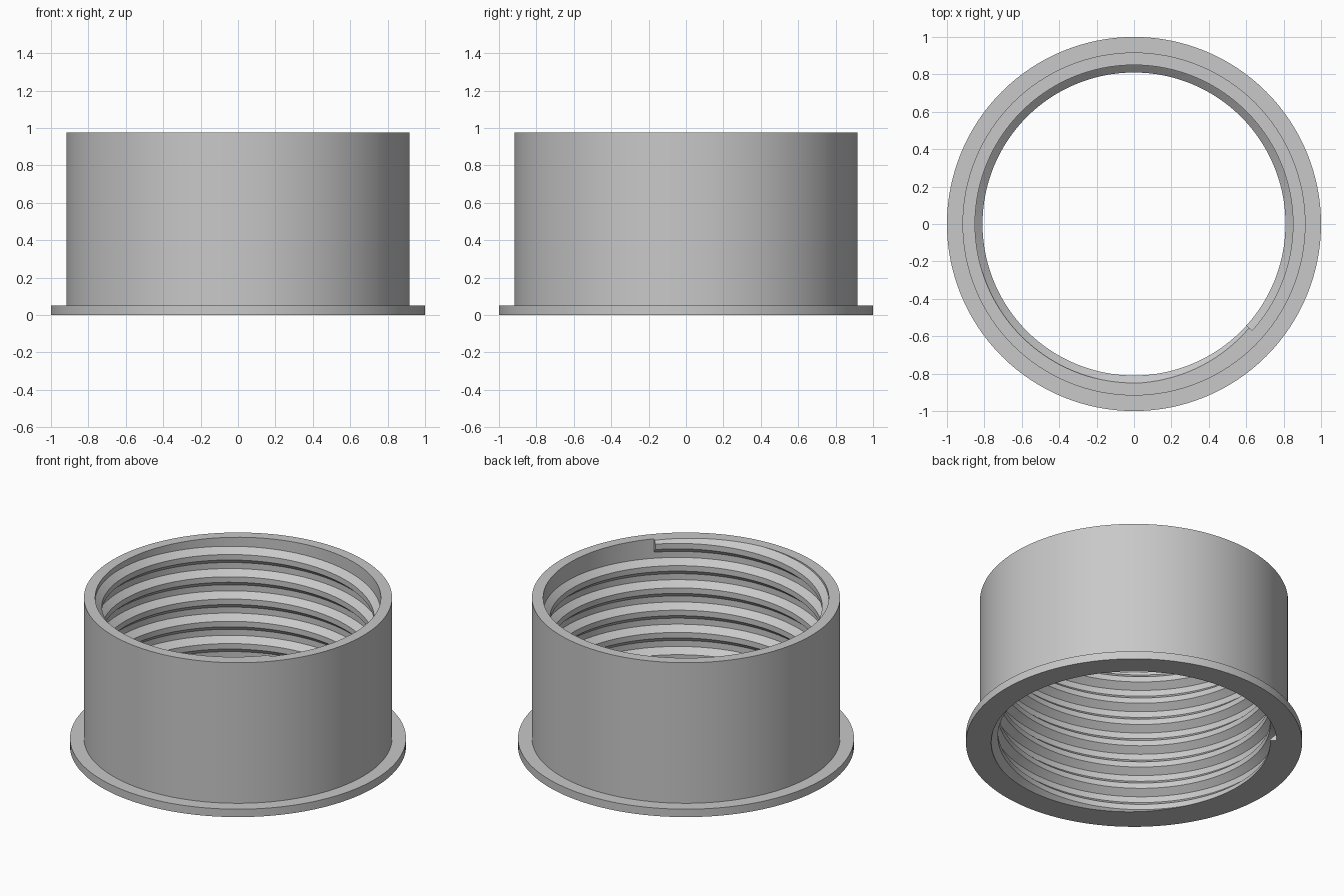
import bpy, bmesh, math

cube = bpy.data.objects.get("Cube")
if cube:
    bpy.data.objects.remove(cube, do_unlink=True)

HEIGHT = 0.975
FLANGE_H = 0.052
BORE = 0.85
CREST = 0.81
SEGMENTS = 128

grey = bpy.data.materials.new("light grey")
grey.use_nodes = True
grey.diffuse_color = (0.58, 0.58, 0.58, 1)
grey.node_tree.nodes["Principled BSDF"].inputs["Base Color"].default_value = grey.diffuse_color


def finish(bm, name):
    bmesh.ops.recalc_face_normals(bm, faces=bm.faces)
    mesh = bpy.data.meshes.new(name)
    bm.to_mesh(mesh)
    bm.free()
    mesh.materials.append(grey)
    obj = bpy.data.objects.new(name, mesh)
    bpy.context.collection.objects.link(obj)
    bpy.ops.object.select_all(action='DESELECT')
    obj.select_set(True)
    bpy.context.view_layer.objects.active = obj
    bpy.ops.object.shade_smooth_by_angle(angle=math.radians(25))
    return obj


def sweep(bm, profiles, closed):
    """Join a list of vertex rings into a tube."""
    count = len(profiles)
    for i in range(count if closed else count - 1):
        a, b = profiles[i], profiles[(i + 1) % count]
        for j in range(len(a)):
            k = (j + 1) % len(a)
            bm.faces.new((a[j], a[k], b[k], b[j]))


def ring(bm, profile, angle, lift=0):
    c, s = math.cos(angle), math.sin(angle)
    return [bm.verts.new((r * c, r * s, z + lift)) for r, z in profile]


# Sleeve with a flange at its foot
bm = bmesh.new()
section = [(BORE, 0), (1, 0), (1, FLANGE_H), (0.917, FLANGE_H),
           (0.917, HEIGHT), (BORE, HEIGHT)]
sweep(bm, [ring(bm, section, math.tau * i / SEGMENTS) for i in range(SEGMENTS)], True)
finish(bm, "flanged_sleeve")

# Internal right-handed thread, trimmed flush with both ends of the sleeve
TURNS = 6.5
START_Z, END_Z = -0.01, 0.94
START_ANGLE = math.radians(138)
tooth = [(BORE + 0.003, -0.056), (CREST, -0.018), (CREST, 0.018), (BORE + 0.003, 0.056)]
bm = bmesh.new()
steps = int(TURNS * SEGMENTS)
rings = []
for i in range(steps + 1):
    t = i / steps
    rings.append(ring(bm, tooth, START_ANGLE + math.tau * TURNS * t,
                      START_Z + (END_Z - START_Z) * t))
sweep(bm, rings, False)
bm.faces.new(rings[0])
bm.faces.new(rings[-1])
for z, direction in ((0, -1), (HEIGHT, 1)):
    bmesh.ops.bisect_plane(bm, geom=bm.verts[:] + bm.edges[:] + bm.faces[:],
                           plane_co=(0, 0, z), plane_no=(0, 0, direction),
                           clear_outer=True)
    bmesh.ops.holes_fill(bm, edges=[e for e in bm.edges if e.is_boundary], sides=0)
finish(bm, "inner_thread")
